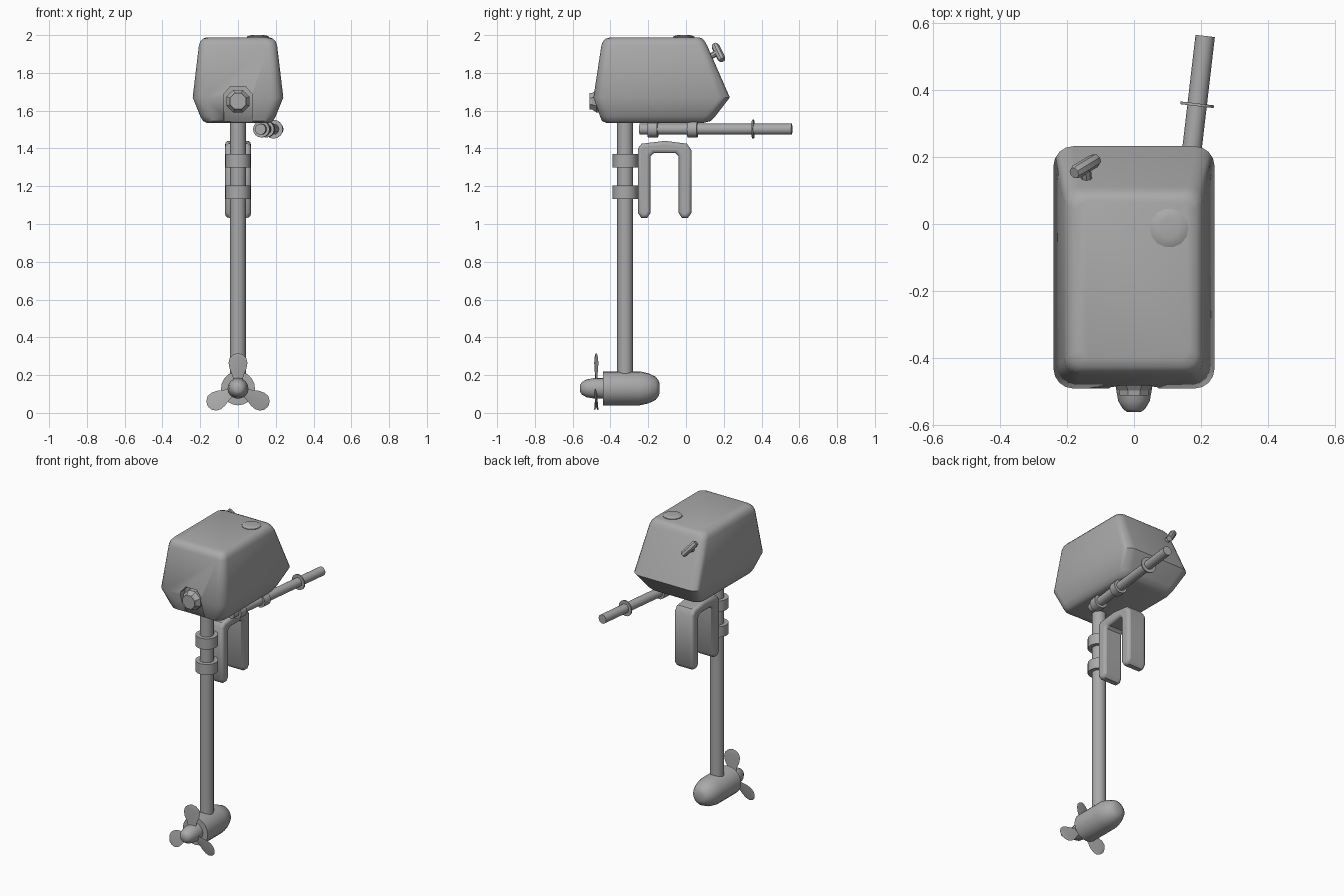
import bpy, bmesh
from math import sin, cos, pi, radians
from mathutils import Vector

if "Cube" in bpy.data.objects:
    bpy.data.objects.remove(bpy.data.objects["Cube"])

grey = bpy.data.materials.new("plain grey")
grey.use_nodes = True
COLOUR = (0.4, 0.4, 0.4, 1)
grey.diffuse_color = COLOUR
grey.node_tree.nodes["Principled BSDF"].inputs["Base Color"].default_value = COLOUR


def finish(name, bm, angle=40):
    bmesh.ops.recalc_face_normals(bm, faces=bm.faces)
    mesh = bpy.data.meshes.new(name)
    bm.to_mesh(mesh)
    bm.free()
    mesh.materials.append(grey)
    obj = bpy.data.objects.new(name, mesh)
    bpy.context.collection.objects.link(obj)
    bpy.ops.object.select_all(action='DESELECT')
    obj.select_set(True)
    bpy.context.view_layer.objects.active = obj
    bpy.ops.object.shade_smooth_by_angle(angle=radians(angle))
    return obj


def loft(name, rings, angle=40):
    """Skin a list of equal-length closed rings and cap both ends."""
    bm = bmesh.new()
    loops = [[bm.verts.new(p) for p in ring] for ring in rings]
    n = len(loops[0])
    for a, b in zip(loops, loops[1:]):
        for i in range(n):
            j = (i + 1) % n
            bm.faces.new((a[i], a[j], b[j], b[i]))
    bm.faces.new(loops[0])
    bm.faces.new(loops[-1])
    return finish(name, bm, angle)


def spindle(name, start, end, profile, sides=16, angle=40, turn=0):
    """Turned solid; profile holds (fraction along the axis, radius)."""
    start, end = Vector(start), Vector(end)
    q = (end - start).to_track_quat('Z', 'Y')
    rings = []
    for t, r in profile:
        c = start.lerp(end, t)
        rings.append([c + q @ Vector((r * cos(turn + 2 * pi * i / sides),
                                      r * sin(turn + 2 * pi * i / sides), 0))
                      for i in range(sides)])
    return loft(name, rings, angle)


def rod(name, start, end, r, sides=16):
    return spindle(name, start, end, [(0, r), (1, r)], sides)


def prism(name, outline, depth, axis):
    """Extrude a flat outline symmetrically along x, or forward along y."""
    if axis == 'x':
        rings = [[(s * depth, a, b) for a, b in outline] for s in (-1, 1)]
    else:
        rings = [[(a, y, b) for a, b in outline] for y in depth]
    return loft(name, rings)


# Engine cowling: stacked rounded rectangles (half width, front, back, z, corner)
def rounded_ring(w, front, back, z, r):
    pts = []
    centres = ((w - r, back - r), (r - w, back - r), (r - w, front + r), (w - r, front + r))
    for k, (x, y) in enumerate(centres):
        for s in range(5):
            a = (k + s / 4) * pi / 2
            pts.append((x + r * cos(a), y + r * sin(a), z))
    return pts


sections = [(0.165, -0.42, 0.09, 1.535, 0.04), (0.185, -0.445, 0.13, 1.545, 0.05),
            (0.2, -0.455, 0.155, 1.57, 0.055), (0.24, -0.49, 0.232, 1.67, 0.06),
            (0.207, -0.448, 0.112, 1.945, 0.045), (0.2, -0.44, 0.1, 1.966, 0.045),
            (0.186, -0.425, 0.088, 1.981, 0.04), (0.165, -0.40, 0.07, 1.988, 0.03)]
cowling = loft("cowling", [rounded_ring(*s) for s in sections])

# Arched recess in the front of the cowling, with the exhaust plug inside
arch = [(-0.073, 1.5), (0.073, 1.5), (0.073, 1.69), (0.04, 1.728), (-0.04, 1.728), (-0.073, 1.69)]
cutter = prism("recess_cutter", arch, (-0.6, -0.44), 'y')
cutter.hide_render = True
cutter.hide_viewport = True
cut = cowling.modifiers.new("recess", 'BOOLEAN')
cut.object = cutter
cut.solver = 'EXACT'
spindle("exhaust_plug", (0, -0.42, 1.65), (0, -0.51, 1.65),
        [(0, 0.065), (0.6, 0.065), (0.85, 0.048), (1, 0.046)], 8, 20, pi / 8)

# Fuel cap and starter handle
spindle("fuel_cap", (0.105, -0.012, 1.98), (0.105, -0.012, 2.0),
        [(0, 0.058), (0.6, 0.058), (0.9, 0.045), (1, 0.03)], 14)
rod("starter_stem", (-0.14, 0.12, 1.88), (-0.145, 0.172, 1.912), 0.016, 8)
spindle("starter_grip", (-0.178, 0.152, 1.948), (-0.112, 0.192, 1.868),
        [(0, 0.017), (0.1, 0.021), (0.9, 0.021), (1, 0.017)], 8)

# Drive shaft tube and its two collars
rod("shaft_tube", (0, -0.322, 0.18), (0, -0.322, 1.56), 0.042)
for name, z in (("upper_collar", 1.335), ("lower_collar", 1.168)):
    rod(name, (0, -0.322, z - 0.035), (0, -0.322, z + 0.035), 0.067)

# Transom clamp: upside-down hook with softened edges
hook = [(-0.255, 1.06), (-0.255, 1.4), (-0.235, 1.425), (-0.11, 1.44), (0.005, 1.425),
        (0.03, 1.39), (0.03, 1.06), (0.01, 1.033), (-0.022, 1.033), (-0.04, 1.06),
        (-0.04, 1.36), (-0.055, 1.375), (-0.17, 1.375), (-0.187, 1.36), (-0.187, 1.06),
        (-0.205, 1.033), (-0.237, 1.033)]
clamp = prism("transom_clamp", hook, 0.068, 'x')
soft = clamp.modifiers.new("soft_edges", 'BEVEL')
soft.width = 0.018
soft.segments = 3
soft.limit_method = 'ANGLE'
soft.angle_limit = radians(70)

# Steering tiller with two mounting rings and a grip flange
t0, t1 = Vector((0.118, -0.245, 1.502)), Vector((0.212, 0.56, 1.502))
rod("tiller", t0, t1, 0.029)
for name, y, half, r in (("rear_mount_ring", -0.175, 0.026, 0.044),
                         ("front_mount_ring", 0.035, 0.026, 0.044),
                         ("grip_flange", 0.355, 0.004, 0.05)):
    span = t1.y - t0.y
    rod(name, t0.lerp(t1, (y - half - t0.y) / span), t0.lerp(t1, (y + half - t0.y) / span), r)

# Gearcase and propeller hub
spindle("gearcase", (0, -0.44, 0.13), (0, -0.14, 0.13),
        [(0, 0.09), (0.65, 0.09), (0.8, 0.08), (0.93, 0.062), (0.98, 0.042), (1, 0.025)], 20, 45)
spindle("propeller_hub", (0, -0.43, 0.13), (0, -0.56, 0.13),
        [(0, 0.055), (0.4, 0.055), (0.75, 0.047), (0.93, 0.033), (1, 0.02)], 16, 45)

# Three thin twisted blades (radius, half width)
blade = [(0.03, 0.022), (0.07, 0.03), (0.105, 0.045), (0.135, 0.05),
         (0.16, 0.044), (0.178, 0.027), (0.185, 0.008)]
for k in range(3):
    turn = k * 2 * pi / 3
    rings = []
    for r, w in blade:
        ring = []
        for u, v in ((-w, 0), (0, 0.004), (w, 0), (0, -0.004)):
            y = -0.475 + v + u * 0.22
            ring.append((u * cos(turn) + r * sin(turn), y, 0.13 + r * cos(turn) - u * sin(turn)))
        rings.append(ring)
    loft("propeller_blade_%d" % (k + 1), rings)
